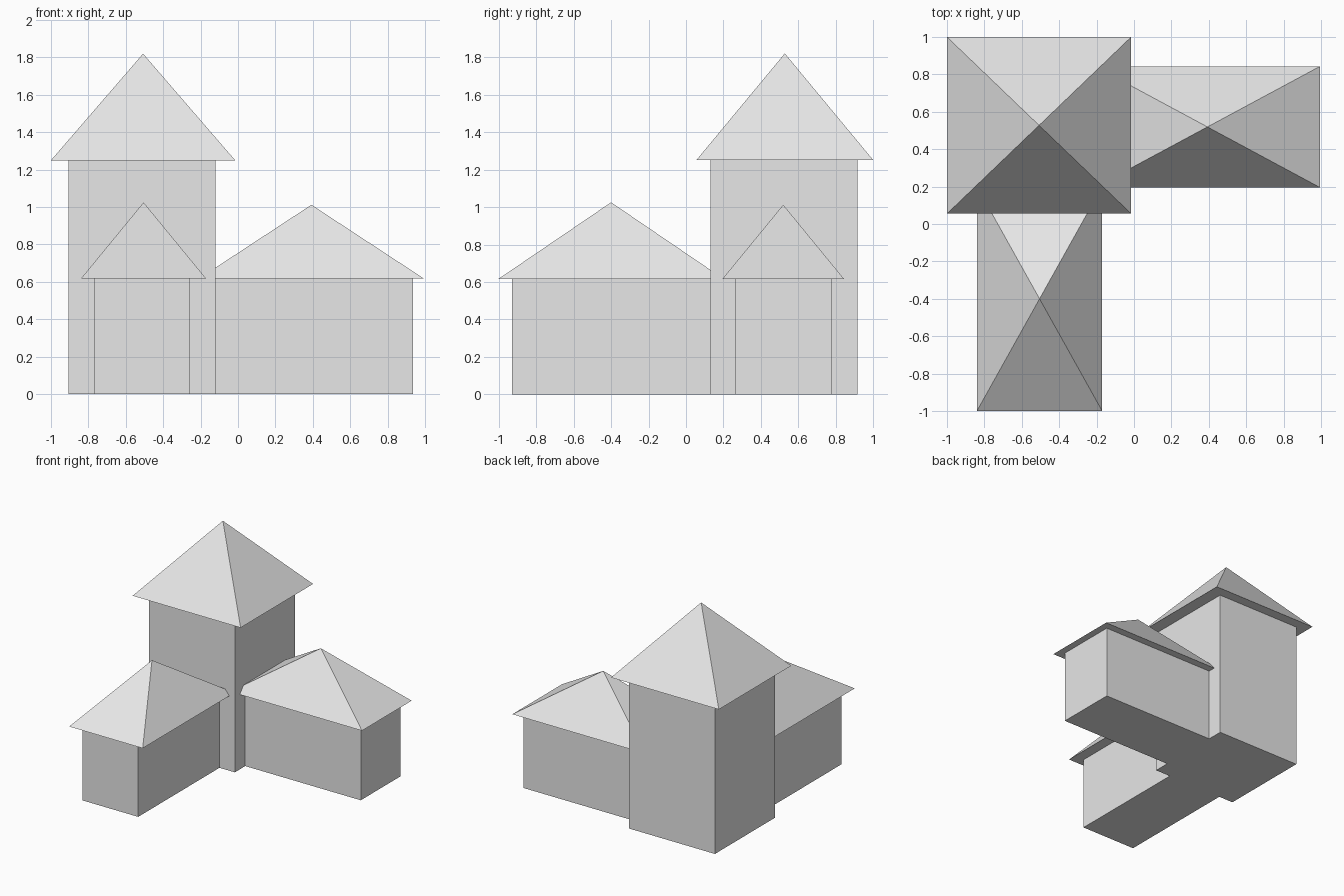
import bpy
import bmesh

cube = bpy.data.objects.get("Cube")
if cube:
    bpy.data.objects.remove(cube, do_unlink=True)

# One plain grey for the whole building
grey = bpy.data.materials.new("light_grey")
grey.use_nodes = True
grey.diffuse_color = (0.8, 0.8, 0.8, 1)
grey.node_tree.nodes["Principled BSDF"].inputs["Base Color"].default_value = (0.8, 0.8, 0.8, 1)


def add_part(name, x, y, z, apex=False):
    """Box over the x, y and z ranges, or a pyramid over the same base."""
    bm = bmesh.new()
    corners = [(x[0], y[0]), (x[1], y[0]), (x[1], y[1]), (x[0], y[1])]
    base = bm.faces.new([bm.verts.new((px, py, z[0])) for px, py in corners])
    if apex:
        tip = bm.verts.new((sum(x) / 2, sum(y) / 2, z[1]))
        for edge in list(base.edges):
            bm.faces.new([*edge.verts, tip])
    else:
        top = bmesh.ops.extrude_face_region(bm, geom=[base], use_keep_orig=True)["geom"]
        for v in top:
            if isinstance(v, bmesh.types.BMVert):
                v.co.z = z[1]
    bmesh.ops.recalc_face_normals(bm, faces=bm.faces)
    mesh = bpy.data.meshes.new(name)
    bm.to_mesh(mesh)
    bm.free()
    mesh.materials.append(grey)
    bpy.context.collection.objects.link(bpy.data.objects.new(name, mesh))


# Corner tower
add_part("tower_walls", (-0.905, -0.12), (0.13, 0.915), (0, 1.25))
add_part("tower_roof", (-1, -0.015), (0.055, 1), (1.25, 1.82), apex=True)

# Front wing
add_part("front_wing_walls", (-0.77, -0.26), (-0.93, 0.14), (0, 0.617))
add_part("front_wing_roof", (-0.84, -0.17), (-1, 0.2), (0.617, 1.025), apex=True)

# Left wing, running out along +x
add_part("left_wing_walls", (-0.13, 0.935), (0.265, 0.78), (0, 0.617))
add_part("left_wing_roof", (-0.21, 0.995), (0.195, 0.843), (0.617, 1.012), apex=True)
